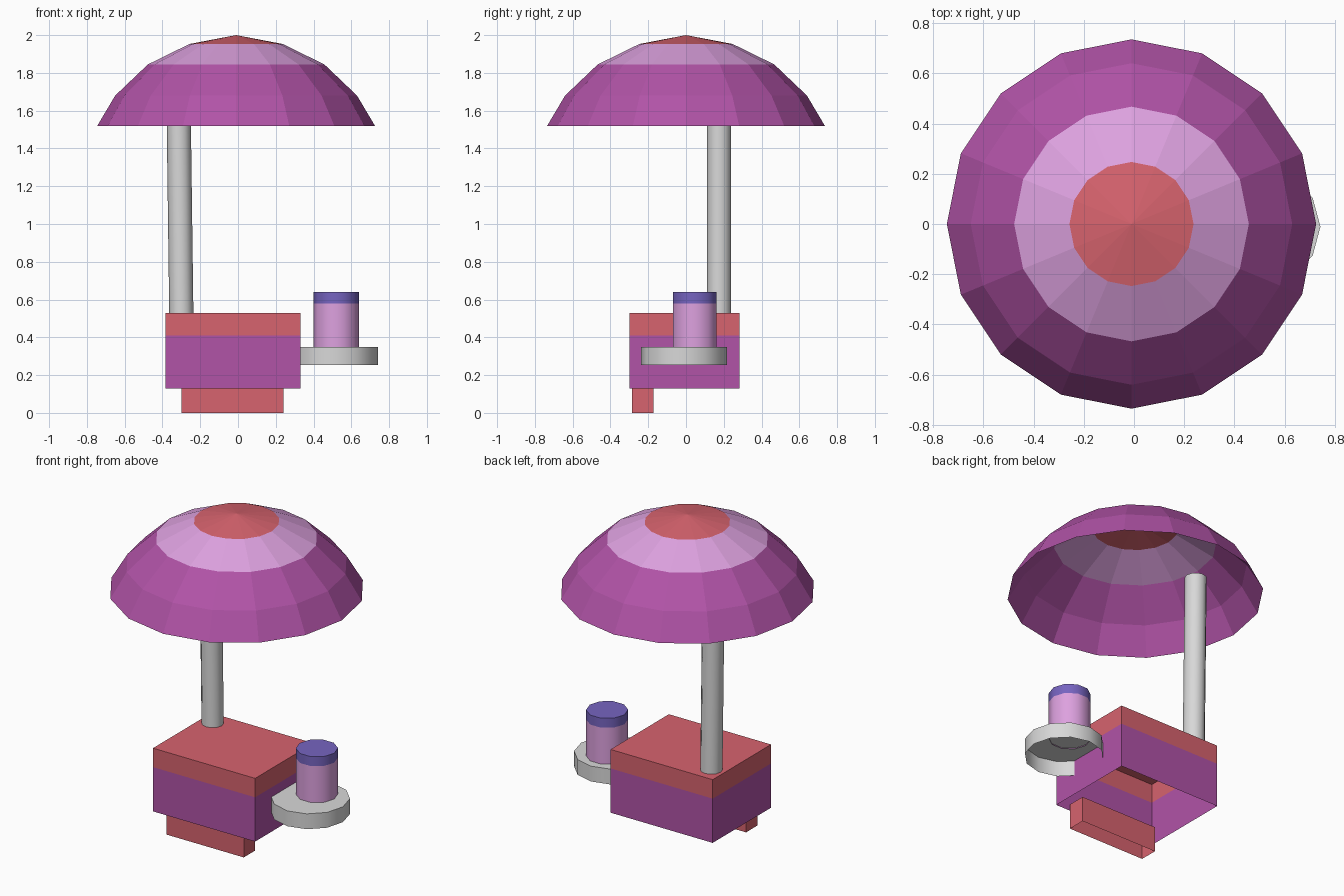
import bpy, bmesh, math

if "Cube" in bpy.data.objects:
    bpy.data.objects.remove(bpy.data.objects["Cube"])


def srgb(r, g, b):
    lin = [(c / 255 / 12.92) if c <= 10 else ((c / 255 + 0.055) / 1.055) ** 2.4 for c in (r, g, b)]
    return (*lin, 1.0)


def material(name, rgb):
    m = bpy.data.materials.new(name)
    m.diffuse_color = srgb(*rgb)
    m.use_nodes = True
    m.node_tree.nodes["Principled BSDF"].inputs["Base Color"].default_value = m.diffuse_color
    return m


purple = material("purple", (177, 83, 167))
lilac = material("lilac", (221, 161, 223))
red = material("coral red", (215, 99, 110))
grey = material("light grey", (216, 216, 216))
blue = material("blue violet", (118, 100, 192))


def ring(n, r, x, y, z):
    a = [2 * math.pi * i / n for i in range(n)]
    return [(x + r * math.cos(t), y + r * math.sin(t), z) for t in a]


def rect(x0, x1, y0, y1, z):
    return [(x0, y0, z), (x1, y0, z), (x1, y1, z), (x0, y1, z)]


def loft(name, rings, mats, apex=None, smooth=None):
    """Skin rings from bottom to top, one material per band; open bottom, closed top."""
    me = bpy.data.meshes.new(name)
    for m in dict.fromkeys(mats):
        me.materials.append(m)
    slots = list(dict.fromkeys(mats))
    bm = bmesh.new()
    rows = [[bm.verts.new(p) for p in r] for r in rings]
    n = len(rows[0])
    for k in range(len(rows) - 1):
        for i in range(n):
            j = (i + 1) % n
            f = bm.faces.new((rows[k][i], rows[k][j], rows[k + 1][j], rows[k + 1][i]))
            f.material_index = slots.index(mats[k])
    top = slots.index(mats[-1])
    if apex:
        tip = bm.verts.new(apex)
        for i in range(n):
            bm.faces.new((rows[-1][i], rows[-1][(i + 1) % n], tip)).material_index = top
    else:
        bm.faces.new(rows[-1]).material_index = top
    bm.to_mesh(me)
    bm.free()
    ob = bpy.data.objects.new(name, me)
    bpy.context.collection.objects.link(ob)
    if smooth:
        bpy.ops.object.select_all(action='DESELECT')
        ob.select_set(True)
        bpy.context.view_layer.objects.active = ob
        bpy.ops.object.shade_smooth_by_angle(angle=math.radians(smooth))
    return ob


# Open domed canopy, three colour bands
cx = -0.01
loft("canopy",
     [ring(16, r, cx, 0, z) for r, z in ((0.735, 1.52), (0.64, 1.68), (0.467, 1.845), (0.247, 1.953))],
     [purple, purple, lilac, red], apex=(cx, 0, 2.0))

# Slightly leaning pole, ending under the canopy
loft("pole", [ring(12, 0.064, -0.30, 0.175, 0.52), ring(12, 0.064, -0.315, 0.175, 1.66)],
     [grey, grey], smooth=40)

# Main body with a red upper band, open underneath
loft("body", [rect(-0.385, 0.33, -0.30, 0.283, z) for z in (0.13, 0.41, 0.53)],
     [purple, red, red])

# Front foot block, open underneath
loft("foot", [rect(-0.30, 0.24, -0.285, -0.172, z) for z in (0.0, 0.16)], [red, red])

# Side tray, open underneath
loft("side_tray", [ring(12, 0.228, 0.514, -0.011, z) for z in (0.253, 0.35)], [grey, grey], smooth=40)

# Cup with coloured lid band
loft("cup", [ring(10, 0.121, 0.52, 0.046, z) for z in (0.345, 0.58, 0.64)],
     [lilac, blue, blue], smooth=40)
